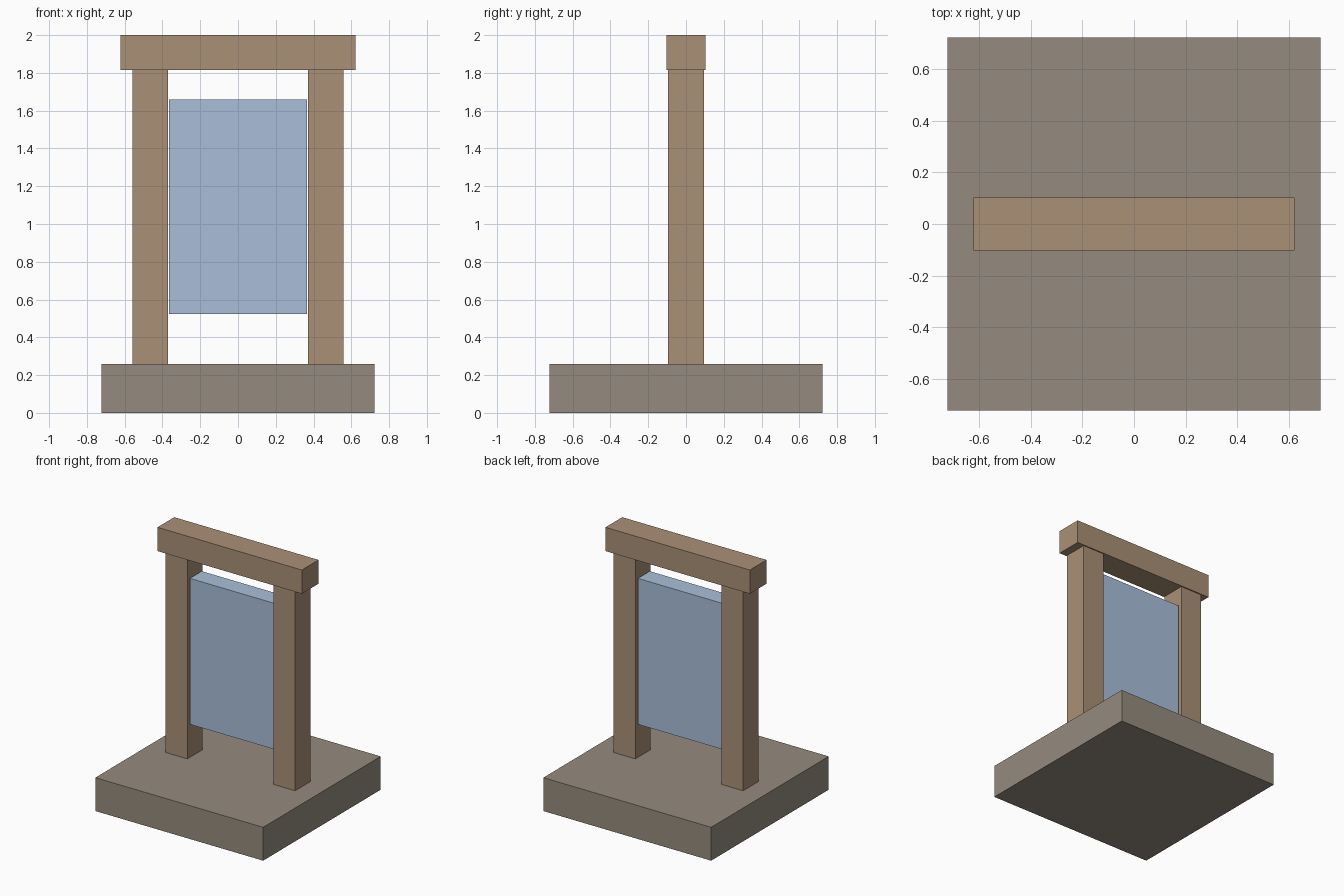
import bpy

if "Cube" in bpy.data.objects:
    bpy.data.objects.remove(bpy.data.objects["Cube"])


def material(name, color):
    m = bpy.data.materials.new(name)
    m.diffuse_color = (*color, 1.0)
    m.use_nodes = True
    m.node_tree.nodes["Principled BSDF"].inputs["Base Color"].default_value = m.diffuse_color
    return m


def box(name, x, y, z, mat):
    """Axis-aligned box from (min, max) ranges."""
    centre = [(a + b) / 2 for a, b in (x, y, z)]
    size = [b - a for a, b in (x, y, z)]
    bpy.ops.mesh.primitive_cube_add(size=1, location=centre)
    ob = bpy.context.object
    ob.name = name
    ob.scale = size
    bpy.ops.object.transform_apply(location=False, rotation=False, scale=True)
    ob.data.materials.append(mat)
    return ob


stone = material("stone", (0.30, 0.26, 0.21))
wood = material("wood", (0.40, 0.28, 0.18))
blue = material("blue_panel", (0.40, 0.52, 0.70))

# Square plinth
box("base", (-0.723, 0.723), (-0.723, 0.723), (0, 0.26), stone)

# Two uprights
for side, name in ((-1, "left_post"), (1, "right_post")):
    box(name, sorted((side * 0.371, side * 0.558)), (-0.094, 0.094), (0.26, 1.815), wood)

# Crossbeam on top
box("crossbeam", (-0.622, 0.622), (-0.103, 0.103), (1.815, 2.0), wood)

# Panel hanging between the posts
box("panel", (-0.364, 0.364), (-0.073, 0.073), (0.523, 1.66), blue)
